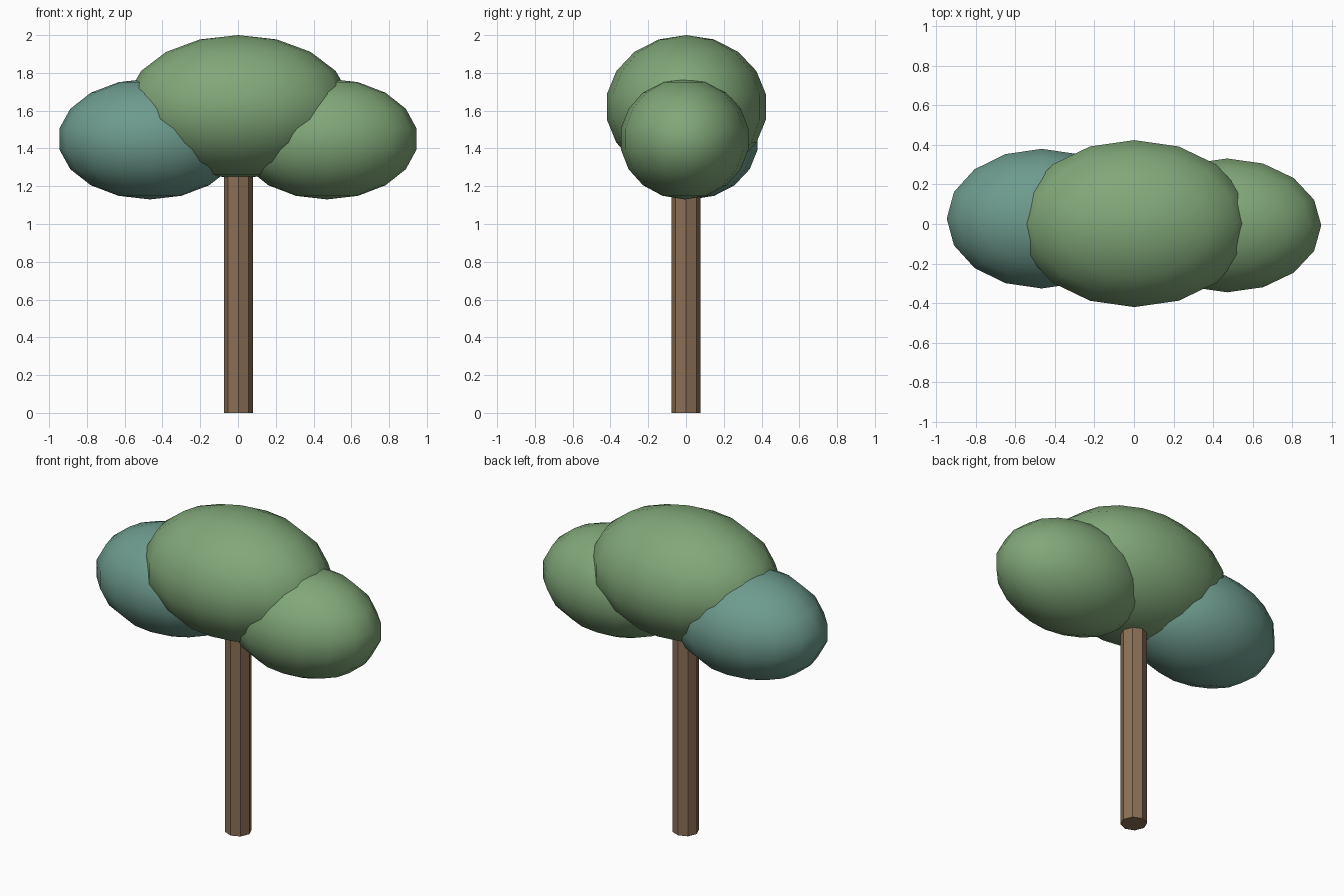
import bpy

if "Cube" in bpy.data.objects:
    bpy.data.objects.remove(bpy.data.objects["Cube"])


def material(name, rgb):
    m = bpy.data.materials.new(name)
    m.diffuse_color = (*rgb, 1)
    m.use_nodes = True
    m.node_tree.nodes["Principled BSDF"].inputs["Base Color"].default_value = m.diffuse_color
    return m


green = material("leaf_green", (0.22, 0.39, 0.19))
teal = material("leaf_teal", (0.155, 0.33, 0.27))
brown = material("bark", (0.26, 0.16, 0.09))


def foliage(name, centre, radii, mat):
    """Smooth ellipsoid leaf clump."""
    bpy.ops.mesh.primitive_uv_sphere_add(segments=16, ring_count=9, radius=1, location=centre)
    ob = bpy.context.object
    ob.name = name
    ob.scale = radii
    bpy.ops.object.transform_apply(location=False, rotation=False, scale=True)
    bpy.ops.object.shade_smooth()
    ob.data.materials.append(mat)


# Trunk: flat-sided octagonal post running up into the crown
TRUNK_TOP = 1.4
bpy.ops.mesh.primitive_cylinder_add(vertices=8, radius=0.077, depth=TRUNK_TOP,
                                    location=(0.002, 0, TRUNK_TOP / 2))
trunk = bpy.context.object
trunk.name = "trunk"
trunk.data.materials.append(brown)

# Crown: one large clump with a smaller one on each side
foliage("crown_middle", (0.002, 0.002, 1.62), (0.595, 0.428, 0.38), green)
foliage("crown_left", (-0.466, 0.027, 1.45), (0.487, 0.358, 0.32), teal)
foliage("crown_right", (0.471, -0.007, 1.45), (0.482, 0.343, 0.32), green)
